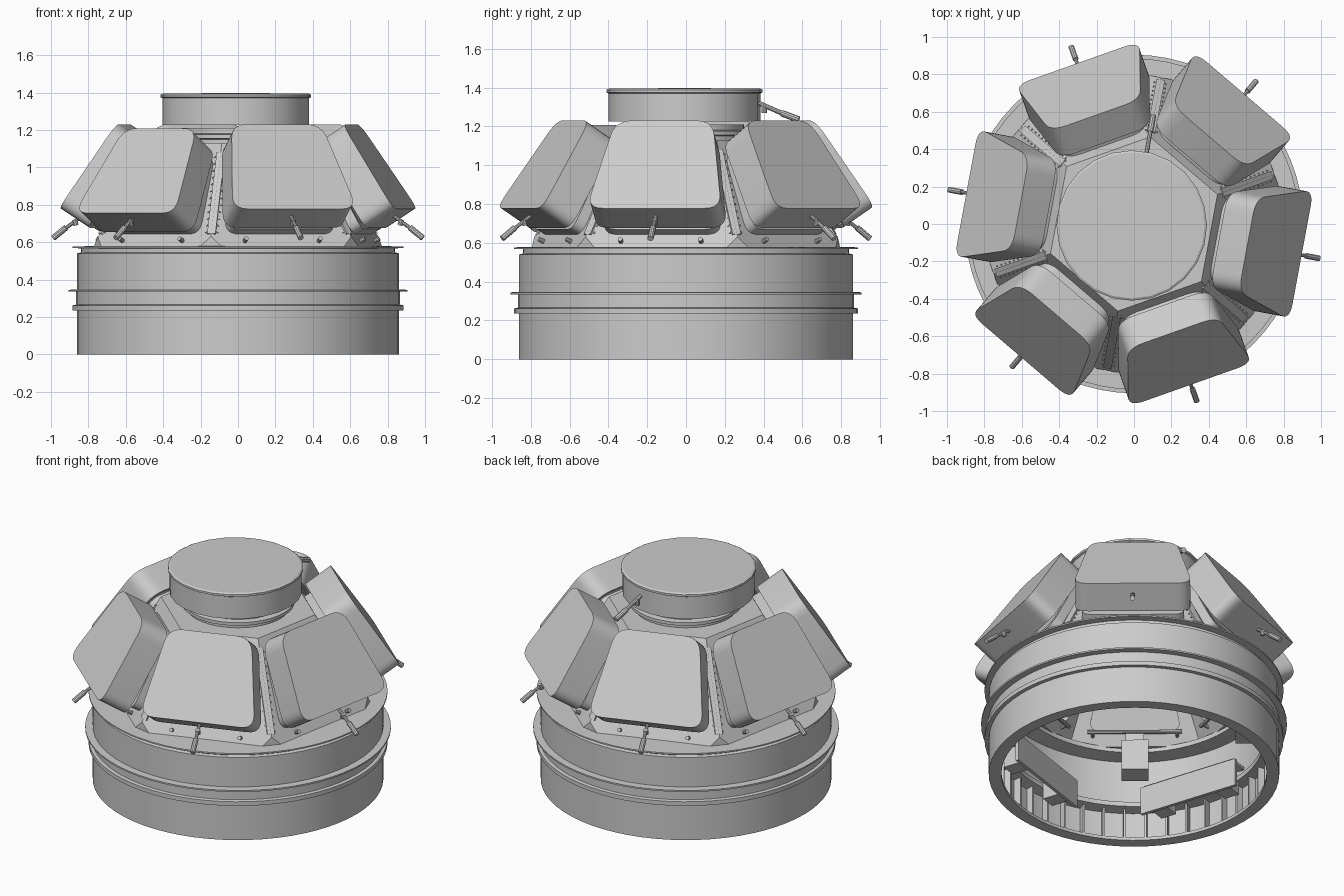
import bpy, bmesh
from math import sin, cos, tan, pi, radians
from mathutils import Vector, Matrix

if "Cube" in bpy.data.objects:
    bpy.data.objects.remove(bpy.data.objects["Cube"])

ANGLES = [radians(-10.5 + 60 * k) for k in range(6)]


def finish(bm, name, smooth=True):
    bmesh.ops.recalc_face_normals(bm, faces=bm.faces)
    me = bpy.data.meshes.new(name)
    bm.to_mesh(me)
    bm.free()
    ob = bpy.data.objects.new(name, me)
    bpy.context.collection.objects.link(ob)
    bpy.ops.object.select_all(action='DESELECT')
    bpy.context.view_layer.objects.active = ob
    ob.select_set(True)
    if smooth:
        bpy.ops.object.shade_smooth_by_angle(angle=radians(30))
    return ob


def lathe(name, profile, n=48, closed=True, centre=(0, 0)):
    bm = bmesh.new()
    vs = [bm.verts.new((r, 0, z)) for r, z in profile]
    pairs = list(zip(vs, vs[1:])) + ([(vs[-1], vs[0])] if closed else [])
    es = [bm.edges.new(p) for p in pairs]
    bmesh.ops.spin(bm, geom=vs + es, cent=(0, 0, 0), axis=(0, 0, 1),
                   angle=2 * pi, steps=n, use_merge=True)
    bmesh.ops.remove_doubles(bm, verts=bm.verts, dist=1e-5)
    bmesh.ops.translate(bm, verts=bm.verts, vec=(*centre, 0))
    return finish(bm, name)


def side_matrix(a, u, z, nu, nz):
    """x = tangent, y = up the slope, z = outward normal."""
    c, s = cos(a), sin(a)
    cols = ((-s, c, 0), (-nz * c, -nz * s, nu), (nu * c, nu * s, nz))
    return Matrix.Translation((u * c, u * s, z)) @ Matrix(cols).transposed().to_4x4()


def trapezoid(bottom, top, h, r, n=6):
    """Trapezoid outline with rounded corners."""
    c = [Vector(p) for p in ((-bottom, -h), (bottom, -h), (top, h), (-top, h))]
    pts = []
    for i in range(4):
        p, a, b = c[i], c[i - 1], c[(i + 1) % 4]
        p0, p1 = p + (a - p).normalized() * r, p + (b - p).normalized() * r
        pts += [p0.lerp(p, t).lerp(p.lerp(p1, t), t) for t in (j / n for j in range(n + 1))]
    return pts


def prism(name, outline, z0, z1, m, inner=None):
    """Extruded outline, optionally with a matching inner opening."""
    bm = bmesh.new()
    def ring(pts, z):
        return [bm.verts.new(m @ Vector((*p, z))) for p in pts]
    def band(a, b):
        for i in range(len(a)):
            bm.faces.new((a[i - 1], a[i], b[i], b[i - 1]))
    lo, hi = ring(outline, z0), ring(outline, z1)
    band(lo, hi)
    if inner:
        li, hh = ring(inner, z0), ring(inner, z1)
        band(li, hh)
        band(lo, li)
        band(hi, hh)
    else:
        bm.faces.new(lo)
        bm.faces.new(hi)
    return finish(bm, name)


def rods(name, parts, n=10):
    bm = bmesh.new()
    for p, q, r in parts:
        p, q = Vector(p), Vector(q)
        rot = (q - p).to_track_quat('Z', 'Y').to_matrix().to_4x4()
        bmesh.ops.create_cone(bm, cap_ends=True, segments=n, radius1=r, radius2=r,
                              depth=(q - p).length, matrix=Matrix.Translation((p + q) / 2) @ rot)
    return finish(bm, name)


def boxes(name, parts):
    """parts: (matrix, centre, size)"""
    bm = bmesh.new()
    for m, c, s in parts:
        bmesh.ops.create_cube(bm, size=1, matrix=m @ Matrix.Translation(c) @ Matrix.Diagonal((*s, 1)))
    return finish(bm, name, False)


def hull(name, ap0, z0, ap1, z1, cut):
    """Six-sided frustum with its lower corners cut off."""
    bm = bmesh.new()
    for a in ANGLES:
        for s in (-1, 1):
            w = ap0 * tan(pi / 6) - cut
            bm.verts.new((ap0 * cos(a) - s * w * sin(a), ap0 * sin(a) + s * w * cos(a), z0))
        for t in (0.1, 1):
            r = (ap0 + (ap1 - ap0) * t) / cos(pi / 6)
            bm.verts.new((r * cos(a + pi / 6), r * sin(a + pi / 6), z0 + (z1 - z0) * t))
    bmesh.ops.convex_hull(bm, input=bm.verts)
    bmesh.ops.dissolve_limit(bm, angle_limit=0.02, verts=bm.verts, edges=bm.edges)
    return finish(bm, name, False)


def cut(ob, cutter):
    md = ob.modifiers.new("cut", 'BOOLEAN')
    md.operation, md.object, md.solver = 'DIFFERENCE', cutter, 'EXACT'
    bpy.context.view_layer.objects.active = ob
    bpy.ops.object.modifier_apply(modifier=md.name)
    bpy.data.objects.remove(cutter)


# base ring with its flanges
lathe("base_ring", [(.86, 0), (.86, .235), (.885, .235), (.885, .262), (.865, .266), (.865, .335),
                    (.905, .335), (.905, .345), (.86, .347), (.86, .54), (.84, .545), (.84, .567),
                    (.885, .568), (.885, .577), (.70, .58), (.70, .55), (.80, .54), (.80, .26),
                    (.765, .25), (.765, .22), (.835, .21), (.835, .02), (.785, .02), (.785, 0)], 64)
boxes("inner_ribs", [(Matrix.Rotation(2 * pi * k / 40, 4, 'Z'), (.815, 0, .115), (.05, .012, .2))
                     for k in range(40)])

# window frame: hollow six-sided frustum
frame = hull("window_frame", .72, .575, .41, 1.13, .07)
cut(frame, hull("inner_cutter", .70, .53, .37, 1.09, .06))
win = trapezoid(.275, .175, .2, .07)
frame_mats = [side_matrix(a, .565, .8525, .873, .487) for a in ANGLES]
for m in frame_mats:
    cut(frame, prism("window_cutter", win, -.15, .15, m))
cut(frame, lathe("top_cutter", [(0, 1), (.26, 1), (.26, 1.25), (0, 1.25)], 32, False))

# windows, shutters and handles, one set per side
collar = trapezoid(.315, .22, .24, .08)
shell = trapezoid(.354, .255, .27, .09)
shell_in = trapezoid(.337, .238, .253, .08)
bolts = []
for k, (a, m) in enumerate(zip(ANGLES, frame_mats), 1):
    prism(f"window_collar_{k}", collar, -.005, .055, m, win)
    prism(f"window_pane_{k}", win, -.005, .015, m)
    low = .022 if k == 5 else 0  # one shutter sits slightly lower
    sm = side_matrix(a, .764 + low, 1.004 - low, .838, .546)
    prism(f"shutter_wall_{k}", shell, -.185, -.015, sm, shell_in)
    prism(f"shutter_cover_{k}", shell, -.015, 0, sm)
    P = lambda u, z, t=0: (u * cos(a) - t * sin(a), u * sin(a) + t * cos(a), z)
    # crank handle with thicker grip
    rods(f"handle_{k}", [(P(.82, .76), P(.95, .665), .010),
                         (P(.935, .678), P(1.005, .622), .016), (P(.88, .69), P(.89, .72), .014)])
    # base pegs
    rods(f"base_pegs_{k}", [(P(.69, .60, t), P(.73, .62, t), .012) for t in (-.21, .21)])
    for i in range(12):
        y = -.23 + i * .042
        w = .237 + .179 * (.318 - y) / .636 - .035
        bolts += [(m, (s * w, y, .001), (.008, .008, .008)) for s in (-1, 1)]
    # inside handrail under each window
    rods(f"handrail_{k}", [(P(.61, .64, -.28), P(.61, .64, .28), .012),
                           (P(.61, .64, -.25), P(.68, .62, -.25), .01),
                           (P(.61, .64, .25), P(.68, .62, .25), .01)])
boxes("frame_bolts", bolts)

# flat strips along the corners of the frame
boxes("corner_strips", [(side_matrix(a + pi / 6, .645, .865, .84, .542), (0, 0, -.016), (.045, .52, .03))
                        for a in ANGLES])

# round top window and its shutter
lathe("top_window_ring", [(.31, 1.12), (.31, 1.15), (.335, 1.155), (.335, 1.175), (.30, 1.18),
                          (.30, 1.21), (.25, 1.21), (.25, 1.12)], 40)
lathe("top_window_pane", [(0, 1.165), (.255, 1.165), (.255, 1.18), (0, 1.18)], 40, False)
lathe("top_shutter", [(0, 1.397), (.39, 1.395), (.402, 1.388), (.402, 1.375), (.392, 1.37), (.392, 1.225),
                      (.375, 1.225), (.375, 1.37), (0, 1.375)], 24, False, (-.012, -.008))
c, s = cos(radians(80)), sin(radians(80))
rods("top_handle", [((.38 * c, .38 * s, 1.32), (.52 * c, .52 * s, 1.26), .012),
                    ((.50 * c, .50 * s, 1.268), (.59 * c, .59 * s, 1.235), .017),
                    ((.41 * c, .41 * s, 1.31), (.41 * c, .41 * s, 1.27), .014)])

# equipment inside the base ring
for k, deg in enumerate((198, 288), 1):
    R = Matrix.Rotation(radians(deg), 4, 'Z')
    boxes(f"equipment_panel_{k}", [(R, (.61, 0, .21), (.02, .66, .18)), (R, (.67, 0, .30), (.12, .62, .02)),
                                   (R, (.68, -.22, .2), (.12, .1, .12)), (R, (.68, .22, .2), (.12, .1, .12))])
R = Matrix.Rotation(radians(229.5), 4, 'Z')
boxes("control_box", [(R, (.6, 0, .44), (.14, .16, .2)), (R, (.6, 0, .565), (.1, .11, .06)),
                      (R, (.73, 0, .46), (.16, .06, .06))])
R = Matrix.Rotation(radians(139.5), 4, 'Z')
boxes("side_shelf", [(R, (.70, 0, .36), (.2, .5, .02)), (R, (.62, 0, .40), (.02, .5, .08))])
